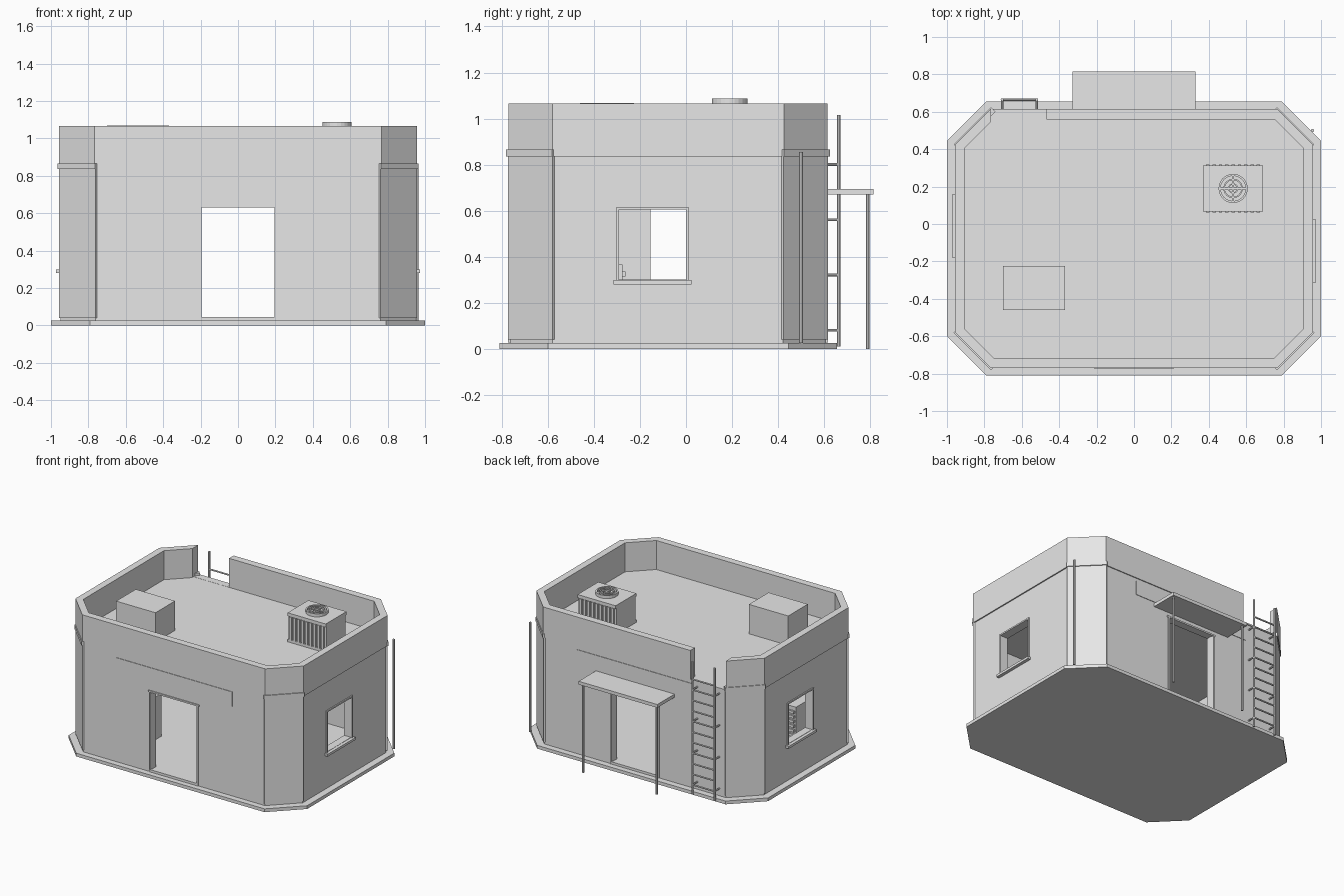
import bpy, bmesh, math
from mathutils import Matrix, Vector

cube = bpy.data.objects.get("Cube")
if cube:
    bpy.data.objects.remove(cube, do_unlink=True)

grey = bpy.data.materials.new("plain grey")
grey.use_nodes = True
grey.diffuse_color = (0.8, 0.8, 0.8, 1)
grey.node_tree.nodes["Principled BSDF"].inputs["Base Color"].default_value = (0.8, 0.8, 0.8, 1)


def finish(name, bm):
    bmesh.ops.recalc_face_normals(bm, faces=bm.faces)
    mesh = bpy.data.meshes.new(name)
    bm.to_mesh(mesh)
    bm.free()
    mesh.materials.append(grey)
    obj = bpy.data.objects.new(name, mesh)
    bpy.context.collection.objects.link(obj)
    return obj


def add_box(bm, x0, x1, y0, y1, z0, z1):
    size = Matrix.Diagonal((x1 - x0, y1 - y0, z1 - z0, 1))
    mid = Matrix.Translation(((x0 + x1) / 2, (y0 + y1) / 2, (z0 + z1) / 2))
    return bmesh.ops.create_cube(bm, size=1, matrix=mid @ size)["verts"]


def boxes(name, *specs):
    bm = bmesh.new()
    for s in specs:
        add_box(bm, *s)
    return finish(name, bm)


def octagon(name, x, y0, y1, c, z0, z1):
    """Prism over a rectangle with chamfered corners."""
    pts = [(x, y0 + c), (x, y1 - c), (x - c, y1), (c - x, y1),
           (-x, y1 - c), (-x, y0 + c), (c - x, y0), (x - c, y0)]
    bm = bmesh.new()
    face = bm.faces.new([bm.verts.new((px, py, z0)) for px, py in pts])
    top = bmesh.ops.extrude_face_region(bm, geom=[face])["geom"]
    bmesh.ops.translate(bm, vec=(0, 0, z1 - z0),
                        verts=[v for v in top if isinstance(v, bmesh.types.BMVert)])
    return finish(name, bm)


def cut(obj, *cutters):
    for c in cutters:
        mod = obj.modifiers.new("cut", 'BOOLEAN')
        mod.operation = 'DIFFERENCE'
        mod.solver = 'EXACT'
        mod.object = c
        bpy.context.view_layer.objects.active = obj
        bpy.ops.object.modifier_apply(modifier=mod.name)
        bpy.data.objects.remove(c, do_unlink=True)


def rod(bm, a, b, r, sides=8):
    a, b = Vector(a), Vector(b)
    turn = (b - a).to_track_quat('Z', 'Y').to_matrix().to_4x4()
    bmesh.ops.create_cone(bm, cap_ends=True, segments=sides, radius1=r, radius2=r,
                          depth=(b - a).length, matrix=Matrix.Translation((a + b) / 2) @ turn)


def rods(name, r, *ends):
    bm = bmesh.new()
    for a, b in ends:
        rod(bm, a, b, r)
    return finish(name, bm)


# Foundation slab
octagon("foundation_slab", 1, -.81, .655, .21, 0, .025)

# Hollow lower walls with two doorways and two windows
DOOR, HEAD = .195, .635
walls = octagon("lower_walls", .948, -.765, .608, .186, .025, .835)
cut(walls,
    octagon("room", .89, -.705, .55, .16, .04, .80),
    boxes("doorways", (-DOOR, DOOR, -1, 1, .041, HEAD)),
    boxes("left_opening", (.8, 1.1, -.29, 0, .30, .605)),
    boxes("right_opening", (-1.1, -.8, -.155, .135, .30, .605)))

# Parapet with roof deck and ladder gap
parapet = octagon("parapet", .957, -.77, .615, .19, .835, 1.065)
cut(parapet,
    octagon("deck_space", .905, -.716, .56, .155, .845, 1.2),
    boxes("ladder_gap", (-.765, -.467, .5, .7, .846, 1.2)))

# Corner panels with a cap band above each
for sx, side in ((1, "left"), (-1, "right")):
    for yc, sy, end in ((-.672, -1, "front"), (.515, 1, "back")):
        place = (Matrix.Translation((sx * .855, yc, 0))
                 @ Matrix.Rotation(math.atan2(sy, sx), 4, 'Z'))
        for name, half, out, z0, z1 in (("corner_panel", .137, .007, .04, .835),
                                        ("corner_band", .141, .014, .835, .865)):
            bm = bmesh.new()
            add_box(bm, -.02, out, -half, half, z0, z1)
            bm.transform(place)
            finish(f"{end}_{side}_{name}", bm)

# Door frames and sign panels on front and back
for face, s, end in ((-.765, -1, "front"), (.608, 1, "back")):
    y0, y1 = sorted((face - s * .01, face + s * .008))
    boxes(f"{end}_door_frame",
          (-.213, .213, y0, y1, .63, .642),
          (-.205, -.195, y0, y1, .03, .63), (.195, .205, y0, y1, .03, .63),
          (-.205, .205, y0, y1, .027, .045))
    y0, y1 = sorted((face, face + s * .004))
    boxes(f"{end}_sign_panel", (-.49, .49, y0, y1, .705, .815))

# Window frames and sills
for s, mid, side in ((1, -.145, "left"), (-1, -.01, "right")):
    a, b = mid - .145, mid + .145
    x0, x1 = sorted((s * .935, s * .957))
    boxes(f"{side}_window_frame",
          (x0, x1, a - .011, b + .011, .605, .616),
          (x0, x1, a - .011, a, .295, .605), (x0, x1, b, b + .011, .295, .605))
    x0, x1 = sorted((s * .93, s * .972))
    boxes(f"{side}_window_sill", (x0, x1, a - .024, b + .024, .28, .298))

# Back awning on two posts
boxes("awning", (-.33, .33, .6, .815, .67, .695))
rods("awning_posts", .008, *[((x, .79, 0), (x, .79, .672)) for x in (-.308, .308)])

# Roof ladder
LX, RX, LY = -.705, -.52, .664
rods("ladder_rails", .008, *[((x, LY, .01), (x, LY, 1.015)) for x in (LX, RX)])
rods("ladder_rungs", .006, *[((LX, LY, .08 + .08 * i), (RX, LY, .08 + .08 * i)) for i in range(11)])
rods("ladder_brackets", .006, *[((x, .6, z), (x, LY, z)) for x in (LX, RX)
                                for z in (.08, .32, .56, .80)])

# Downpipe at the back left corner
rods("downpipe", .009, ((.955, .50, .025), (.955, .50, .855)))

# Plain roof box
boxes("roof_box", (-.70, -.37, -.46, -.225, .84, 1.068))

# Roof cooling unit with upright slats and a round fan guard
AX, AY = .53, .19
unit = [(.37, .69, .075, .305, .84, 1.065),
        (.37, .69, .066, .314, 1.04, 1.065), (.37, .69, .066, .314, .84, .865)]
for i in range(9):
    x = AX - .135 + i * .27 / 8
    unit.append((x - .009, x + .009, .062, .318, .865, 1.04))
boxes("cooling_unit", *unit)


def ring(bm, r0, r1, z0, z1, n=24):
    for i in range(n):
        a = [i * math.tau / n, (i + 1) * math.tau / n]
        prof = [(r0, z0), (r1, z0), (r1, z1), (r0, z1)]
        q = [[bm.verts.new((AX + r * math.cos(t), AY + r * math.sin(t), z)) for r, z in prof]
             for t in a]
        for k in range(4):
            m = (k + 1) % 4
            bm.faces.new((q[0][k], q[0][m], q[1][m], q[1][k]))
    bmesh.ops.remove_doubles(bm, verts=bm.verts, dist=.0001)


bm = bmesh.new()
for r0, r1 in ((.067, .078), (.044, .052), (.02, .027)):
    ring(bm, r0, r1, 1.065 if r1 > .07 else 1.076, 1.088)
finish("fan_guard_rings", bm)
boxes("fan_guard_bars", (AX - .07, AX + .07, AY - .005, AY + .005, 1.077, 1.086),
      (AX - .005, AX + .005, AY - .07, AY + .07, 1.077, 1.086))

# Indoor cabinet with level slats
boxes("indoor_cabinet", (-.73, -.45, -.52, -.275, .04, .365),
      *[(-.72, -.46, -.28, -.262, .07 + i * .035, .09 + i * .035) for i in range(8)])
